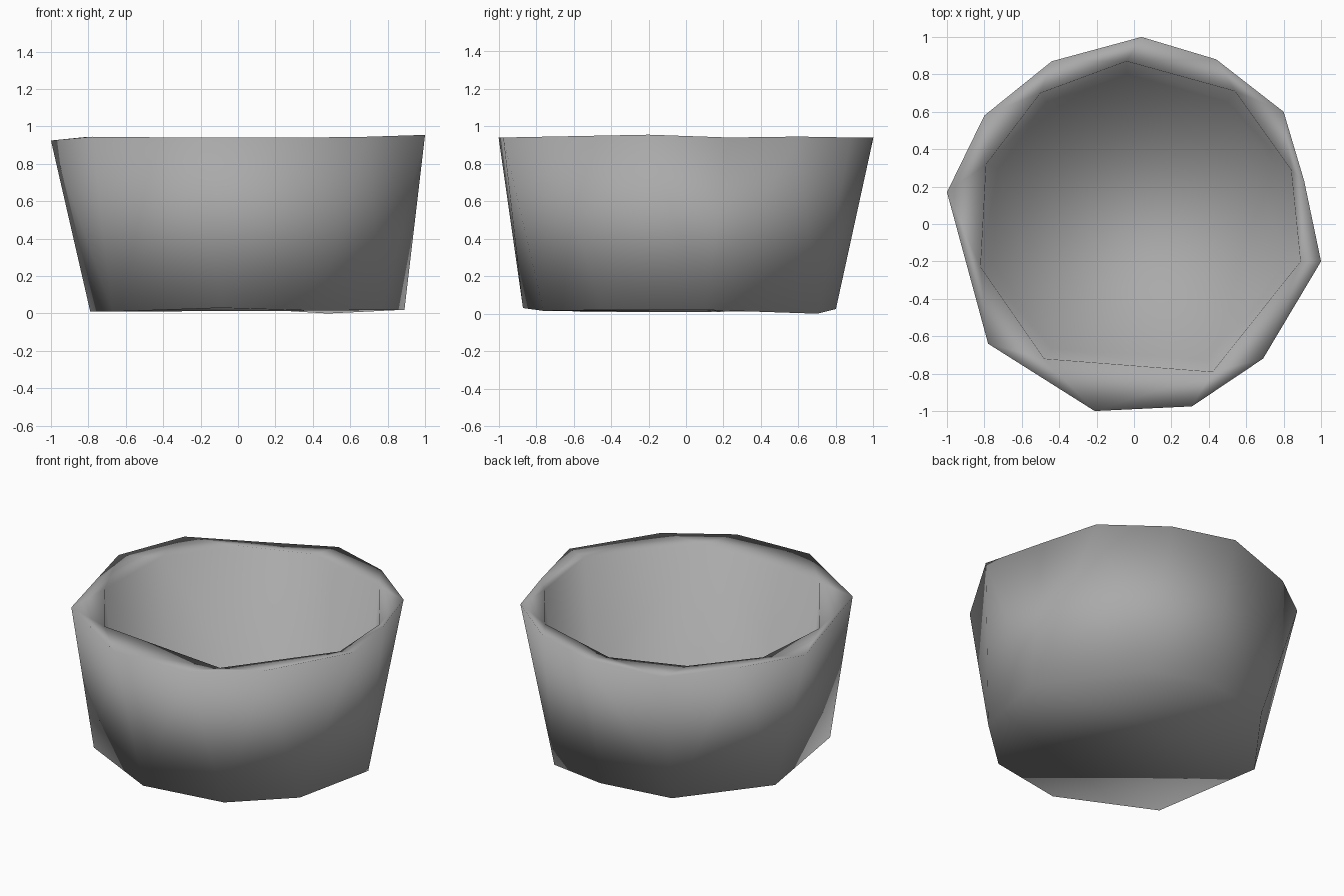
import bpy, bmesh, math

cube = bpy.data.objects.get("Cube")
if cube:
    bpy.data.objects.remove(cube, do_unlink=True)

# Hand-shaped outlines of the bowl
OUTER_RIM = [(1, -.2, .955), (.91, .23, .94), (.8, .6, .945), (.44, .88, .94),
             (.04, 1, .94), (-.44, .87, .895), (-.8, .58, .945), (-1, .17, .925),
             (-.78, -.64, .945), (-.21, -1, .94), (.31, -.975, .94), (.69, -.72, .945)]
INNER_RIM = [(.89, -.2, .93), (.84, .29, .91), (.54, .71, .925), (-.04, .87, .92),
             (-.5, .7, .92), (-.79, .32, .91), (-.82, -.23, .9), (-.48, -.72, .93),
             (.42, -.79, .92)]
BASE = [(.89, .1, .02), (.48, .7, 0), (.07, .8, .025), (-.4, .72, .02), (-.79, .19, .01),
        (-.67, -.56, .01), (-.09, -.87, .03), (.43, -.76, .015), (.77, -.45, .02)]
FLOOR_SCALE, FLOOR_Z = .92, .17


def ring(bm, points):
    """Add a ring of vertices, sorted by angle around the axis."""
    points = sorted(points, key=lambda p: math.atan2(p[1], p[0]))
    return [bm.verts.new(p) for p in points]


def wall(bm, low, high):
    """Wrap a taut wall between two rings and close the lower one."""
    hull = bmesh.ops.convex_hull(bm, input=low + high)["geom"]
    caps = [f for f in hull if isinstance(f, bmesh.types.BMFace)
            and (all(v in low for v in f.verts) or all(v in high for v in f.verts))]
    bmesh.ops.delete(bm, geom=caps, context='FACES')
    bm.faces.new(low)


def band(bm, outside, inside):
    """Join two rings with triangles, always stepping along the ring that lags in angle."""
    def angle(loop, k):
        v = loop[k % len(loop)].co
        return math.atan2(v.y, v.x) + 2 * math.pi * (k // len(loop))
    i = j = 0
    while i < len(outside) or j < len(inside):
        a, b = outside[i % len(outside)], inside[j % len(inside)]
        step_outside = j == len(inside) or (
            i < len(outside)
            and angle(outside, i) + angle(outside, i + 1) < angle(inside, j) + angle(inside, j + 1))
        if step_outside:
            i += 1
            bm.faces.new((a, outside[i % len(outside)], b))
        else:
            j += 1
            bm.faces.new((a, inside[j % len(inside)], b))


bm = bmesh.new()
base = ring(bm, BASE)
outer = ring(bm, OUTER_RIM)
inner = ring(bm, INNER_RIM)
floor = ring(bm, [(x * FLOOR_SCALE, y * FLOOR_SCALE, FLOOR_Z) for x, y, z in INNER_RIM])

# Outside shell, inside shell, and the rim between them
wall(bm, base, outer)
wall(bm, floor, inner)
band(bm, outer, inner)
bmesh.ops.recalc_face_normals(bm, faces=bm.faces)
for face in bm.faces:
    face.smooth = True

mesh = bpy.data.meshes.new("bowl")
bm.to_mesh(mesh)
bm.free()
bowl = bpy.data.objects.new("bowl", mesh)
bpy.context.collection.objects.link(bowl)

# Plain grey clay
clay = bpy.data.materials.new("grey_clay")
clay.use_nodes = True
colour = (.4, .4, .4, 1)
clay.diffuse_color = colour
clay.node_tree.nodes["Principled BSDF"].inputs["Base Color"].default_value = colour
mesh.materials.append(clay)
